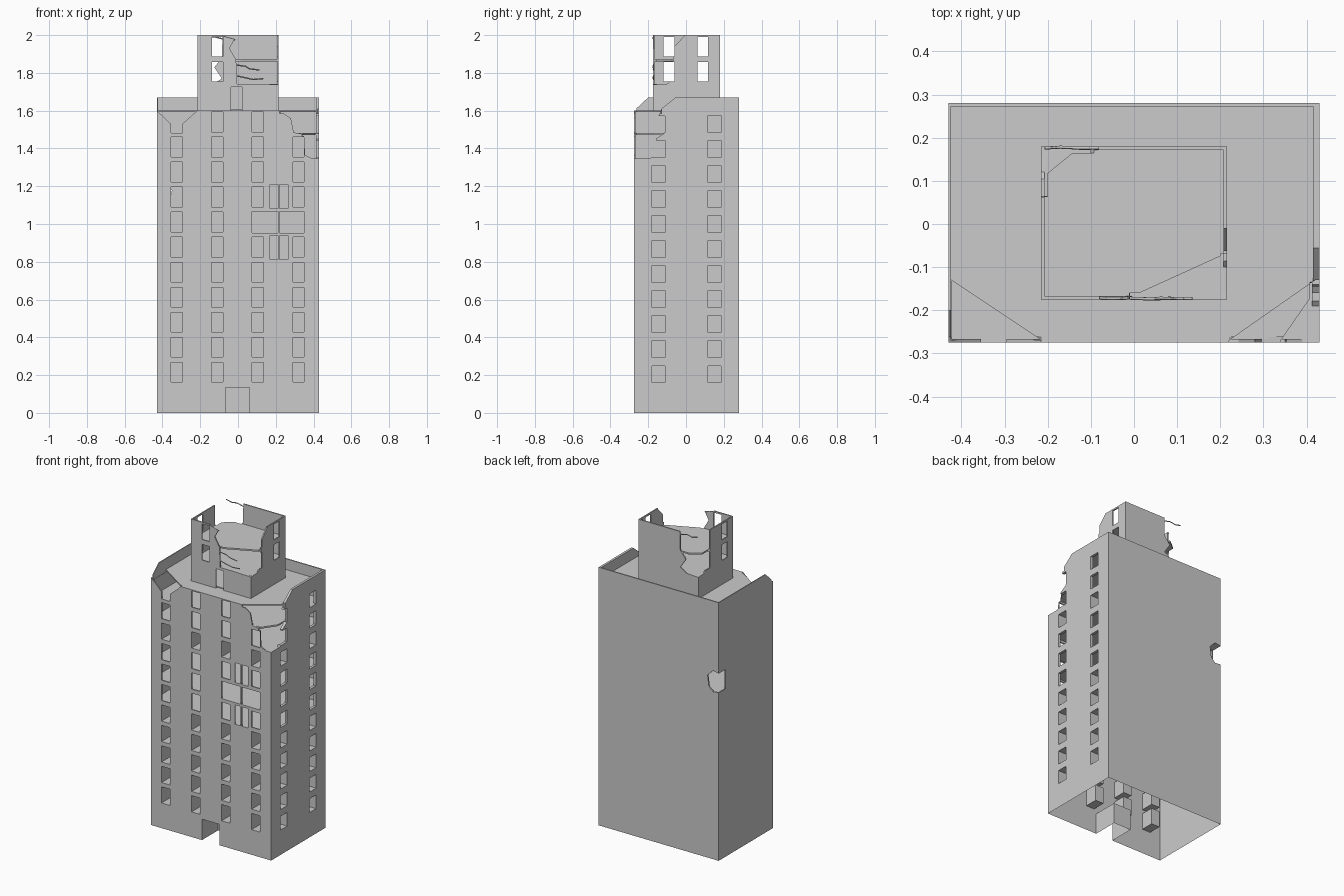
import bpy, bmesh


def prism(name, pts, axis, a, b):
    """Extrude a profile along an axis: x -> (y,z), y -> (x,z), z -> (x,y)."""
    put = {'x': lambda p, d: (d, p[0], p[1]),
           'y': lambda p, d: (p[0], d, p[1]),
           'z': lambda p, d: (p[0], p[1], d)}[axis]
    bm = bmesh.new()
    f = bm.faces.new([bm.verts.new(put(p, a)) for p in pts])
    ext = bmesh.ops.extrude_face_region(bm, geom=[f])['geom']
    off = put((0, 0), b - a)
    bmesh.ops.translate(bm, vec=off, verts=[v for v in ext if isinstance(v, bmesh.types.BMVert)])
    bmesh.ops.recalc_face_normals(bm, faces=bm.faces[:])
    me = bpy.data.meshes.new(name)
    bm.to_mesh(me)
    bm.free()
    ob = bpy.data.objects.new(name, me)
    bpy.context.collection.objects.link(ob)
    return ob


def box(name, x0, x1, y0, y1, z0, z1):
    return prism(name, [(x0, y0), (x1, y0), (x1, y1), (x0, y1)], 'z', z0, z1)


def cut(target, cutter):
    cutter.hide_render = True
    m = target.modifiers.new('cut', 'BOOLEAN')
    m.operation = 'DIFFERENCE'
    m.solver = 'EXACT'
    m.object = cutter
    bpy.context.view_layer.objects.active = target
    bpy.ops.object.modifier_apply(modifier=m.name)
    bpy.data.objects.remove(cutter)


def cut_box(target, *dims):
    cut(target, box('cutter', *dims))


def cut_prism(target, pts, axis, a, b):
    cut(target, prism('cutter', pts, axis, a, b))


# --- Main block with parapet
body = box('building_body', -.43, .43, -.275, .28, 0, 1.67)
cut_box(body, -.424, .415, -.269, .272, 1.6, 1.8)
cut_box(body, -.423, .45, -.3, -.26, 1.6, 1.8)          # lost front parapet

# open storeys behind the damage
for z0, z1 in ((.81, .94), (.95, 1.07), (1.08, 1.21), (1.345, 1.472), (1.482, 1.592)):
    cut_box(body, -.422, .413, -.267, .270, z0, z1)

# front windows
for x in (-.325, -.11, .105, .32):
    for k in range(11):
        if k == 10 and abs(x) > .3:
            continue
        z = .215 + k * .1325
        cut_box(body, x - .03, x + .03, -.3, -.19, z - .0525, z + .0525)

# right side windows
for y in (-.145, .15):
    for k in range(11):
        z = .205 + k * .1325
        if y < 0 and k > 9:
            z -= .002
        cut_box(body, .34, .46, y - .034, y + .034, z - .0445, z + .0445)

# entrance
cut_box(body, -.065, .06, -.3, -.11, -.1, .135)

# blast hole on the front, leaving a thin post and slab edges
for x0, x1, z0, z1 in ((.17, .212, 1.083, 1.21), (.219, .265, 1.083, 1.21),
                       (.075, .212, .953, 1.066), (.219, .35, .953, 1.066),
                       (.17, .212, .813, .938), (.219, .265, .813, .938)):
    cut_box(body, x0, x1, -.3, -.262, z0, z1)

# front left broken corner
cut_prism(body, [(-.3, 1.6), (-.275, 1.6), (-.2, 1.67), (-.2, 1.75), (-.3, 1.75)], 'x', -.45, -.418)
cut_prism(body, [(-.43, 1.601), (-.355, 1.53), (-.355, 1.483), (-.295, 1.483),
                 (-.295, 1.53), (-.215, 1.601), (-.215, 1.65), (-.43, 1.65)], 'y', -.3, -.262)
cut_prism(body, [(-.424, -.13), (-.424, -.269), (-.215, -.269)], 'z', 1.585, 1.65)

# front right broken corner: front wall, side wall, then the two slabs
cut_prism(body, [(.22, 1.7), (.22, 1.6), (.28, 1.56), (.295, 1.485), (.35, 1.475),
                 (.355, 1.365), (.39, 1.347), (.46, 1.347), (.46, 1.7)], 'y', -.3, -.262)
cut_prism(body, [(-.3, 1.347), (-.19, 1.347), (-.155, 1.375), (-.16, 1.45), (-.115, 1.48),
                 (-.15, 1.56), (-.13, 1.61), (-.05, 1.675), (-.05, 1.75), (-.3, 1.75)],
          'x', .408, .46)
cut_prism(body, [(.22, -.29), (.22, -.27), (.42, -.13), (.45, -.13), (.45, -.29)], 'z', 1.585, 1.75)
cut_prism(body, [(.34, -.29), (.34, -.27), (.42, -.155), (.45, -.155), (.45, -.29)], 'z', 1.465, 1.49)

# hole at the rear left edge
cut_prism(body, [(-.46, 1.09), (-.39, 1.083), (-.36, 1.11), (-.35, 1.18), (-.39, 1.22), (-.46, 1.205)],
          'y', .21, .3)

# open underside
bm = bmesh.new()
bm.from_mesh(body.data)
under = [f for f in bm.faces if all(v.co.z < 1e-4 for v in f.verts)]
bmesh.ops.delete(bm, geom=under, context='FACES')
bm.to_mesh(body.data)
bm.free()

# --- Ruined roof tower
tower = box('roof_tower', -.215, .215, -.175, .18, 1.598, 2.0)
for z0, z1 in ((1.605, 1.73), (1.74, 1.86), (1.87, 2.1)):
    cut_box(tower, -.207, .207, -.167, .172, z0, z1)
cut_box(tower, -.036, .02, -.2, -.16, 1.5, 1.725)        # doorway
for z0, z1 in ((1.755, 1.857), (1.888, 1.99)):
    cut_box(tower, -.137, -.08, -.2, -.16, z0, z1)
    for y in (-.09, .088):
        cut_box(tower, -.3, .3, y - .028, y + .028, z0, z1)

# broken front right corner
cut_prism(tower, [(-.08, 2.1), (-.08, 1.993), (-.02, 1.975), (-.045, 1.93), (-.01, 1.87),
                  (-.005, 1.742), (.08, 1.742), (.24, 1.738), (.24, 2.1)], 'y', -.2, -.16)
cut_prism(tower, [(-.2, 1.738), (-.1, 1.742), (-.07, 1.77), (-.07, 1.93), (-.01, 1.995),
                  (-.01, 2.1), (-.2, 2.1)], 'x', .2, .23)
cut_prism(tower, [(-.01, -.2), (-.01, -.17), (.21, -.07), (.24, -.07), (.24, -.2)], 'z', 1.855, 1.885)

# broken rear left corner
cut_prism(tower, [(-.24, 1.738), (-.13, 1.742), (-.085, 1.77), (-.125, 1.83), (-.085, 1.88),
                  (-.08, 2.1), (-.24, 2.1)], 'y', .165, .2)
cut_prism(tower, [(.2, 1.738), (.12, 1.742), (.075, 1.78), (.06, 1.9), (.065, 2.1), (.2, 2.1)],
          'x', -.24, -.2)
cut_prism(tower, [(-.24, .11), (-.21, .11), (-.13, .175), (-.13, .2), (-.24, .2)], 'z', 1.855, 1.885)

# --- Bent reinforcement bars
bars = [[(-.08, -.172, 1.993), (-.05, -.173, 1.985), (-.015, -.172, 1.975)],
        [(-.01, -.172, 1.842), (.04, -.174, 1.835), (.06, -.172, 1.822), (.115, -.173, 1.815)],
        [(-.01, -.172, 1.785), (.05, -.174, 1.772), (.08, -.172, 1.765), (.135, -.173, 1.77)],
        [(-.207, .176, 1.995), (-.17, .178, 1.985), (-.13, .176, 1.992), (-.08, .176, 1.98)]]
for i, pts in enumerate(bars):
    cu = bpy.data.curves.new('bent_bar', 'CURVE')
    cu.dimensions = '3D'
    cu.bevel_depth = .0035
    cu.bevel_resolution = 0
    cu.use_fill_caps = True
    s = cu.splines.new('POLY')
    s.points.add(len(pts) - 1)
    for p, co in zip(s.points, pts):
        p.co = (*co, 1)
    bpy.context.collection.objects.link(bpy.data.objects.new(f'bent_bar_{i + 1}', cu))
